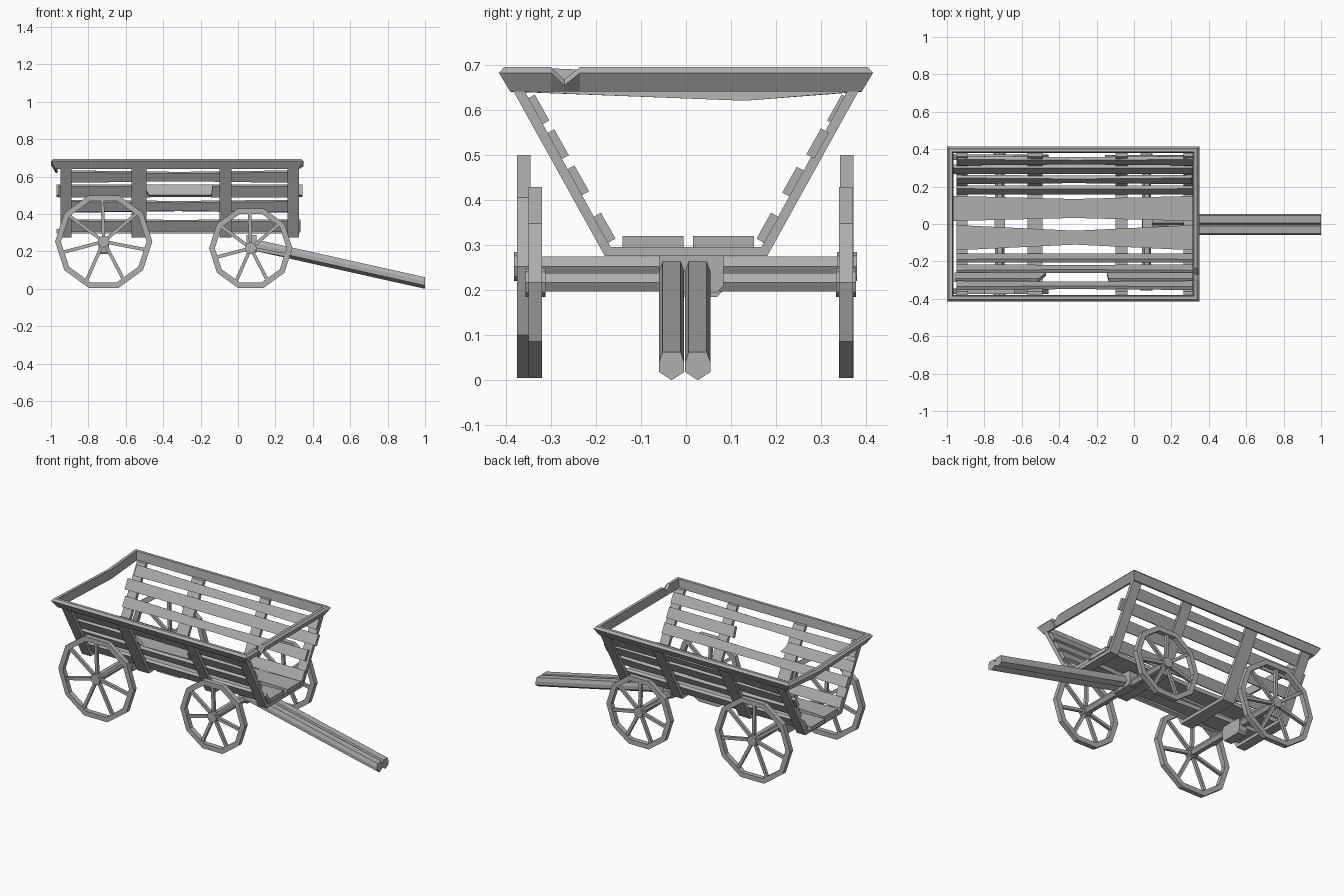
import bpy, bmesh
from math import sin, cos, pi, radians
from mathutils import Vector

cube = bpy.data.objects.get("Cube")
if cube:
    bpy.data.objects.remove(cube, do_unlink=True)

wood = bpy.data.materials.new("weathered grey wood")
wood.use_nodes = True
GREY = (0.43, 0.43, 0.43, 1)
wood.diffuse_color = GREY
wood.node_tree.nodes["Principled BSDF"].inputs["Base Color"].default_value = GREY


def loft(name, rings, closed=False):
    """Skin a row of equal cross-sections, capped or joined end to end."""
    bm = bmesh.new()
    rows = [[bm.verts.new(p) for p in ring] for ring in rings]
    n = len(rows[0])
    pairs = list(zip(rows, rows[1:]))
    if closed:
        pairs.append((rows[-1], rows[0]))
    else:
        bm.faces.new(rows[0])
        bm.faces.new(rows[-1])
    for a, b in pairs:
        for i in range(n):
            j = (i + 1) % n
            bm.faces.new((a[i], a[j], b[j], b[i]))
    bmesh.ops.recalc_face_normals(bm, faces=bm.faces)
    mesh = bpy.data.meshes.new(name)
    bm.to_mesh(mesh)
    bm.free()
    mesh.materials.append(wood)
    obj = bpy.data.objects.new(name, mesh)
    bpy.context.scene.collection.objects.link(obj)
    return obj


def extrude_x(name, profile, x0, x1):
    return loft(name, [[(x, y, z) for y, z in profile] for x in (x0, x1)])


def cylinder_y(name, x, z, r, y0, y1, sides):
    ring = [(x + r * cos(2 * pi * i / sides), z + r * sin(2 * pi * i / sides))
            for i in range(sides)]
    return loft(name, [[(px, y, pz) for px, pz in ring] for y in (y0, y1)])


def plank(name, x0, x1, centre, along, width, thick, waist=0.0, skew=(0, 0)):
    """Board running along x, narrowed in the middle, with optional slanted ends."""
    c, u = Vector((0, *centre)), Vector((0, *along)).normalized()
    n = Vector((0, -u.z, u.y))
    rings = []
    for i in range(5):
        t = i / 4
        w = width / 2 * (1 - waist * sin(pi * t) ** 2)
        slant = skew[0] if i == 0 else skew[1] if i == 4 else 0
        rings.append([c + u * a * w + n * b * thick / 2 + Vector((x0 + (x1 - x0) * t + slant * a, 0, 0))
                      for a, b in ((-1, -1), (1, -1), (1, 1), (-1, 1))])
    return loft(name, rings)


# U-shaped ribs
half = [(0.18, 0.275), (0.385, 0.645), (0.36, 0.645), (0.167, 0.295)]
u_profile = half + [(-y, z) for y, z in reversed(half)]
for i, (x0, x1) in enumerate([(-0.95, -0.89), (-0.57, -0.49), (-0.1, -0.035), (0.265, 0.325)]):
    extrude_x(f"rib_{i + 1}", u_profile, x0, x1)

# Floor boards
plank("floor_board_left", -0.97, 0.33, (0.083, 0.307), (1, 0), 0.135, 0.025, 0.25)
plank("floor_board_right", -0.95, 0.32, (-0.073, 0.307), (1, 0), 0.135, 0.025, 0.45)


# Side boards on the inner faces of the ribs
def side_board(name, side, z, x0, x1, waist=0.0, skew=(0, 0), inset=0.034):
    y = side * (0.18 + (z - 0.275) * 0.56 - inset)
    plank(name, x0, x1, (y, z), (side * 0.205, 0.365), 0.066, 0.02, waist, skew)


side_board("left_board_1", 1, 0.338, -0.95, 0.33, 0.1)
side_board("left_board_2", 1, 0.44, -0.95, 0.31, 0.3)
side_board("left_board_3", 1, 0.525, -0.97, 0.345, 0.0, inset=0.028)
side_board("left_board_4", 1, 0.6, -0.94, 0.32, 0.3, inset=0.024)
side_board("right_board_1", -1, 0.338, -0.95, 0.335, 0.1)
side_board("right_board_2", -1, 0.443, -0.95, 0.32, 0.25)
side_board("right_board_3_rear", -1, 0.523, -0.96, -0.49, 0.0, (0, -0.02))
side_board("right_board_3_front", -1, 0.523, -0.14, 0.32, 0.0, (0.004, 0))
side_board("right_board_4", -1, 0.6, -0.95, 0.32, 0.3)

# Top rim: mitred rail, sagging at the rear end and notched at the front end
MID_X, HALF_X, HALF_Y = -0.325, 0.675, 0.415
rail = [(0.025, 0.64, 0), (0, 0.682, 1), (0.012, 0.695, 1), (0.03, 0.695, 1), (0.036, 0.64, 0)]
# side of x, y position, drop of lower edge, drop of upper edges
path = [(1, -HALF_Y, 0, 0), (1, -0.3, 0, 0), (1, -0.27, 0, 0.028), (1, -0.235, 0, 0),
        (1, HALF_Y, 0, 0), (-1, HALF_Y, 0, 0), (-1, 0.13, 0.02, 0.02),
        (-1, -HALF_Y, 0, 0)]
rings = []
for sx, y, low, high in path:
    corner = abs(y) == HALF_Y
    rings.append([(MID_X + sx * (HALF_X - off),
                   y - (off if y > 0 else -off) * corner,
                   z - (high if top else low)) for off, z, top in rail])
loft("top_rim", rings, closed=True)


# Wheels
def wheel(name, x, z, radius, y, spokes=7, start=-11):
    width, rim = 0.03, 0.031
    rings = []
    for i in range(10):
        a = 2 * pi * i / 10
        rings.append([(x + r * cos(a), y + dy, z + r * sin(a))
                      for r, dy in ((radius, -width / 2), (radius, width / 2),
                                    (radius - rim, width / 2), (radius - rim, -width / 2))])
    loft(name + "_rim", rings, closed=True)
    for k in range(spokes):
        a = radians(start) + 2 * pi * k / spokes
        d, s = Vector((cos(a), 0, sin(a))), Vector((-sin(a), 0, cos(a)))
        c = Vector((x, y, z))
        loft(f"{name}_spoke_{k + 1}",
             [[c + d * r + s * p * 0.009 + Vector((0, q * 0.009, 0))
               for p, q in ((-1, -1), (1, -1), (1, 1), (-1, 1))]
              for r in (0.015, radius - rim * 0.8)])
    cylinder_y(name + "_hub", x, z, 0.032, y - 0.022, y + 0.022, 8)


REAR, FRONT = (-0.718, 0.2525), (0.068, 0.217)
wheel("rear_left_wheel", *REAR, 0.26, 0.357)
wheel("rear_right_wheel", *REAR, 0.26, -0.36)
wheel("front_left_wheel", *FRONT, 0.223, 0.355)
wheel("front_right_wheel", *FRONT, 0.223, -0.334)

# Axles and the blocks that carry the body
cylinder_y("rear_axle", *REAR, 0.025, -0.365, 0.365, 6)
cylinder_y("front_axle", *FRONT, 0.024, -0.34, 0.36, 6)
block = [(-0.06, 0.2), (-0.05, 0.185), (0.07, 0.185), (0.083, 0.2),
         (0.083, 0.265), (0.075, 0.277), (-0.055, 0.277), (-0.06, 0.265)]
extrude_x("rear_block", block, -0.745, -0.69)
extrude_x("front_block", [(y, z + 0.01) for y, z in block], 0.045, 0.1)

# Twin draw poles sloping down to the ground
pole = [(0, -0.032), (0.028, -0.014), (0.028, 0.008), (0.02, 0.03),
        (-0.02, 0.03), (-0.028, 0.008), (-0.028, -0.014)]
for name, y in (("draw_pole_left", 0.026), ("draw_pole_right", -0.032)):
    loft(name, [[(x, y + py, z + pz) for py, pz in pole]
                for x, z in ((0.09, 0.235), (1.0, 0.032))])
